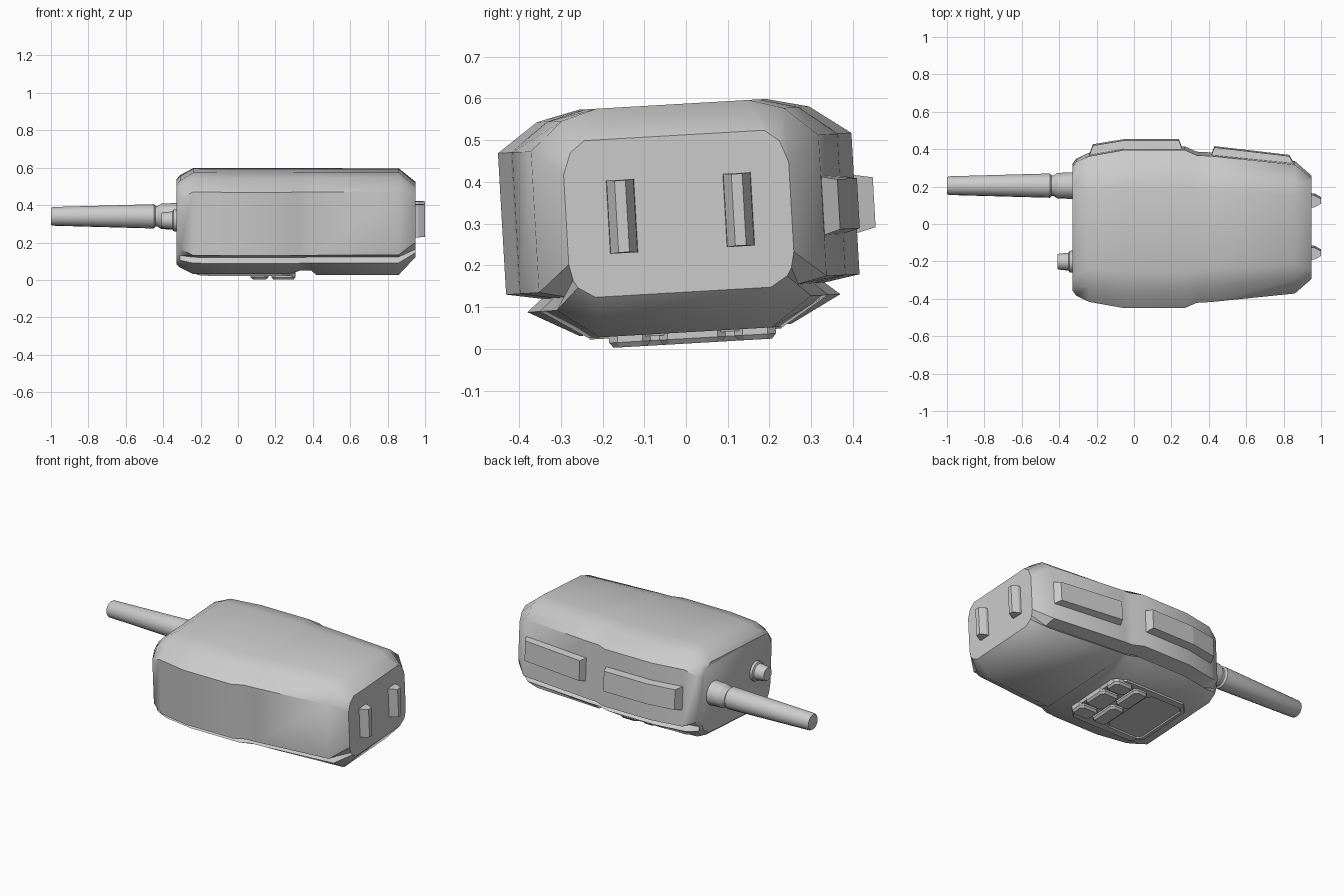
import bpy, bmesh, math
from mathutils import Matrix

if "Cube" in bpy.data.objects:
    bpy.data.objects.remove(bpy.data.objects["Cube"])

# The handset lies face down, rolled a little about its long axis
TILT = Matrix.Translation((0, 0, 0.3)) @ Matrix.Rotation(math.radians(3.3), 4, 'X')


def loft(name, rings, angle=None):
    """Skin a list of equal-length point rings, cap both ends."""
    bm = bmesh.new()
    vs = [[bm.verts.new(TILT @ Matrix.Translation(p).to_translation()) for p in r] for r in rings]
    n = len(rings[0])
    for a, b in zip(vs, vs[1:]):
        for i in range(n):
            bm.faces.new((a[i], a[(i + 1) % n], b[(i + 1) % n], b[i]))
    bm.faces.new(vs[0])
    bm.faces.new(vs[-1])
    bmesh.ops.recalc_face_normals(bm, faces=bm.faces)
    me = bpy.data.meshes.new(name)
    bm.to_mesh(me)
    bm.free()
    ob = bpy.data.objects.new(name, me)
    bpy.context.collection.objects.link(ob)
    if angle:
        bpy.ops.object.select_all(action='DESELECT')
        bpy.context.view_layer.objects.active = ob
        ob.select_set(True)
        bpy.ops.object.shade_smooth_by_angle(angle=math.radians(angle))
    return ob


def circle(x, y, z, r, n=16):
    return [(x, y + r * math.cos(2 * math.pi * i / n), z + r * math.sin(2 * math.pi * i / n))
            for i in range(n)]


def cut_rect(cx, cy, hx, hy, c, z):
    """Rectangle with cut corners, flat in z."""
    pts = [(hx, hy - c), (hx - c, hy), (c - hx, hy), (-hx, hy - c),
           (-hx, c - hy), (c - hx, -hy), (hx - c, -hy), (hx, c - hy)]
    return [(cx + x, cy + y, z) for x, y in pts]


# Body: half cross-section with a grooved lip, blending to a plain one at the ends
CY = -0.016
mid = [(.53, .287), (.77, .263), (1, .194), (1, -.145), (.80, -.16), (.885, -.19), (.6, -.26)]
end = [(.80, .287), (.93, .25), (1, .18), (1, -.13), (.97, -.19), (.93, -.22), (.78, -.26)]


def section(x, hw, t, top, bot, dz):
    half = []
    for i, ((u0, z0), (u1, z1)) in enumerate(zip(mid, end)):
        u, z = u0 + (u1 - u0) * t, z0 + (z1 - z0) * t
        z *= top if z > 0 else bot
        half.append((u * hw, z + (dz if i == 6 else 0)))
    return [(x, CY + y, z) for y, z in half] + [(x, CY - y, z) for y, z in reversed(half)]


# x, half width, end blend, top scale, bottom scale, bottom offset
stations = [(-.33, .33, 1, .78, .77, 0), (-.31, .358, .6, .86, .84, 0),
            (-.24, .39, 0, 1, 1, .006), (-.05, .424, 0, 1, 1, .006),
            (.27, .424, 0, 1, 1, .006), (.335, .395, 0, 1, 1, .025),
            (.39, .392, 0, 1, 1, .025), (.42, .39, 0, 1, 1, 0),
            (.86, .345, 0, 1, 1, 0), (.95, .27, 1, .74, .63, 0)]
loft("body", [section(*s) for s in stations], 40)


# Side grips on one flank
def grip(name, prof):
    loft(name, [[(x, yi, -.055), (x + dx, yo, -.035), (x + dx, yo, .085), (x, yi, .10)]
                for x, dx, yi, yo in prof])


grip("upper_grip", [(-.25, .03, .34, .425), (-.05, 0, .37, .453), (.27, -.03, .37, .453)])
grip("lower_grip", [(.40, .03, .34, .415), (.87, -.04, .30, .368)])

# Antenna with collar and neck
loft("antenna", [circle(x, .207, .028, r) for x, r in
                 [(-.32, .072), (-.41, .068), (-.43, .055), (-.44, .055), (-.45, .065),
                  (-.99, .05), (-1.0, .045)]], 25)

# Volume knob
loft("knob", [circle(x, -.2, .03, r) for x, r in
              [(-.32, .06), (-.345, .058), (-.35, .048), (-.405, .042), (-.41, .038)]], 25)

# Charging lugs on the base
for i, y in enumerate((-.152, .128)):
    loft(f"base_lug_{i + 1}",
         [[(x, y - w, .026 - h), (x, y + w, .026 - h), (x, y + w, .026 + h), (x, y - w, .026 + h)]
          for x, w, h in [(.94, .034, .088), (.965, .032, .088), (1.0, .013, .086)]])

# Face panel with recessed screen
loft("face_panel", [cut_rect(.04, CY, .265, .235, .06, -.245),
                    cut_rect(.04, CY, .26, .23, .06, -.264),
                    cut_rect(-.075, CY, .125, .19, .025, -.264),
                    cut_rect(-.075, CY, .12, .185, .025, -.257)])

# Keys: a row of three and a row of two
keys = [(.243, y, .065, .05 if y else .08) for y in (-.15, 0, .15)]
keys += [(.115, y, .048, .092) for y in (-.1, .1)]
for i, (x, y, hx, hy) in enumerate(keys):
    loft(f"key_{i + 1}", [cut_rect(x, y, hx, hy, .02, -.255),
                          cut_rect(x, y, hx, hy, .02, -.275),
                          cut_rect(x, y, hx - .01, hy - .01, .015, -.287)])
